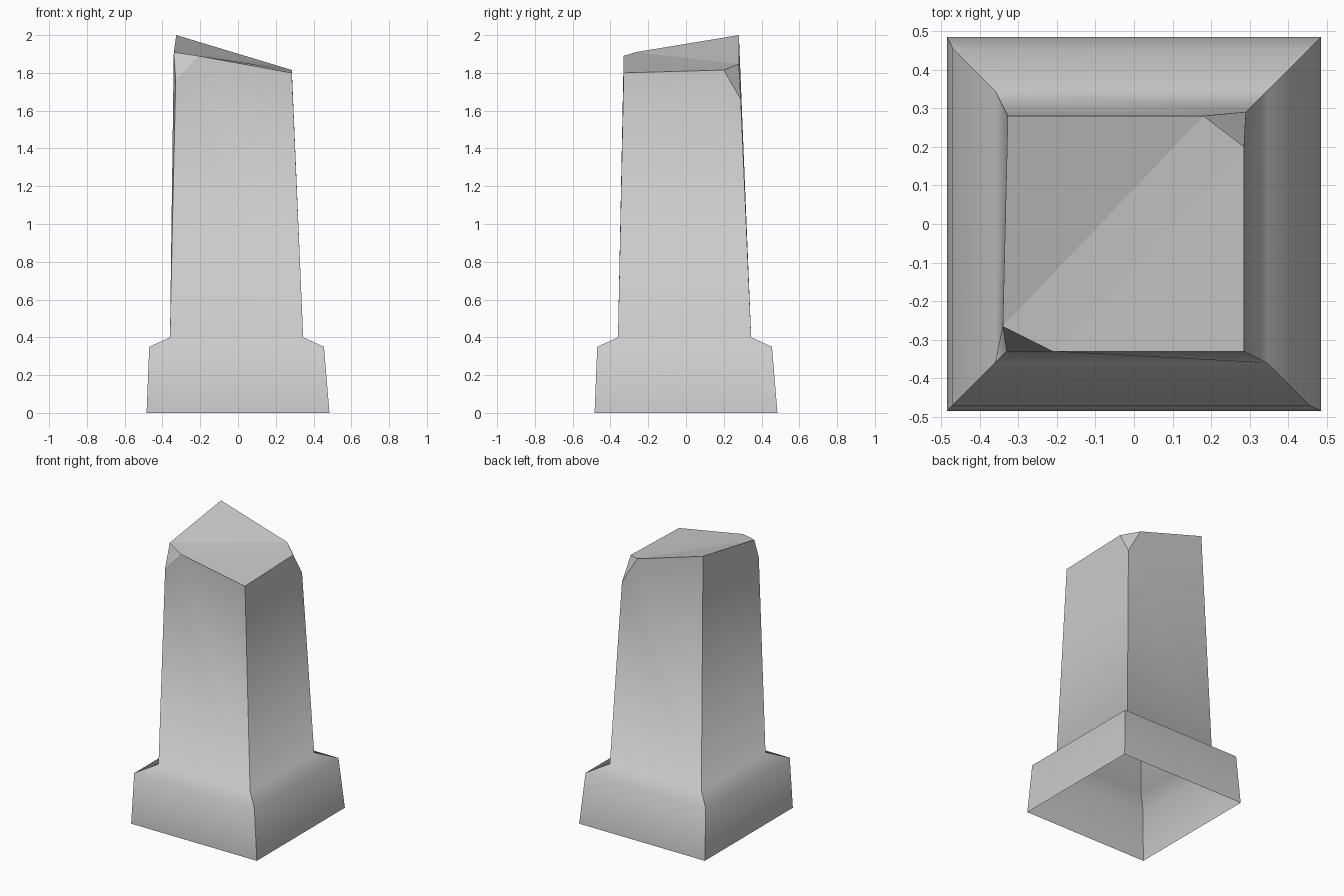
import bpy, bmesh

cube = bpy.data.objects.get("Cube")
if cube:
    bpy.data.objects.remove(cube, do_unlink=True)

# Single stone colour
stone = bpy.data.materials.new("grey stone")
stone.use_nodes = True
stone.diffuse_color = (0.6, 0.6, 0.6, 1)
stone.node_tree.nodes["Principled BSDF"].inputs["Base Color"].default_value = (0.6, 0.6, 0.6, 1)

bm = bmesh.new()


def ring(low, high, z):
    """Square ring: front left, front right, back right, back left."""
    return [bm.verts.new((x, y, z)) for x, y in
            ((low, low), (high, low), (high, high), (low, high))]


# Flared plinth, sloping ledge and foot of the shaft
rings = [ring(-0.484, 0.484, 0), ring(-0.47, 0.455, 0.35), ring(-0.36, 0.345, 0.4)]

# Broken top: four corners, two of them chipped off
front_left = bm.verts.new((-0.33, -0.33, 1.76))
front_right = bm.verts.new((0.285, -0.33, 1.80))
back_right = bm.verts.new((0.29, 0.29, 1.66))
back_left = bm.verts.new((-0.327, 0.28, 2.0))
chip_left = bm.verts.new((-0.34, -0.265, 1.91))
chip_front = bm.verts.new((-0.21, -0.33, 1.89))
chip_right = bm.verts.new((0.285, 0.2, 1.815))
chip_back = bm.verts.new((0.18, 0.28, 1.847))

# Plinth and ledge walls
walls = []
for lower, upper in zip(rings, rings[1:]):
    for i in range(4):
        j = (i + 1) % 4
        walls.append(bm.faces.new((lower[i], lower[j], upper[j], upper[i])))

# Tapered shaft walls
foot = rings[-1]
tops = [(front_right, chip_front, front_left),
        (back_right, chip_right, front_right),
        (back_left, chip_back, back_right),
        (front_left, chip_left, back_left)]
for i, top in enumerate(tops):
    walls.append(bm.faces.new((foot[i], foot[(i + 1) % 4], *top)))
for f in walls:
    f.smooth = True

# Slanted facets of the top and the chipped corners
for facet in ((back_left, chip_left, chip_back),
              (chip_left, chip_front, chip_right, chip_back),
              (chip_front, front_right, chip_right),
              (chip_back, chip_right, back_right),
              (chip_left, front_left, chip_front)):
    bm.faces.new(facet)

# Keep the corner edges and the broken rim crisp; level edges stay soft
bm.normal_update()
for e in bm.edges:
    level = abs(e.verts[0].co.z - e.verts[1].co.z) < 0.001
    e.smooth = level and all(f.smooth for f in e.link_faces)

mesh = bpy.data.meshes.new("stone_post")
bm.to_mesh(mesh)
bm.free()
mesh.materials.append(stone)
post = bpy.data.objects.new("stone_post", mesh)
bpy.context.collection.objects.link(post)
